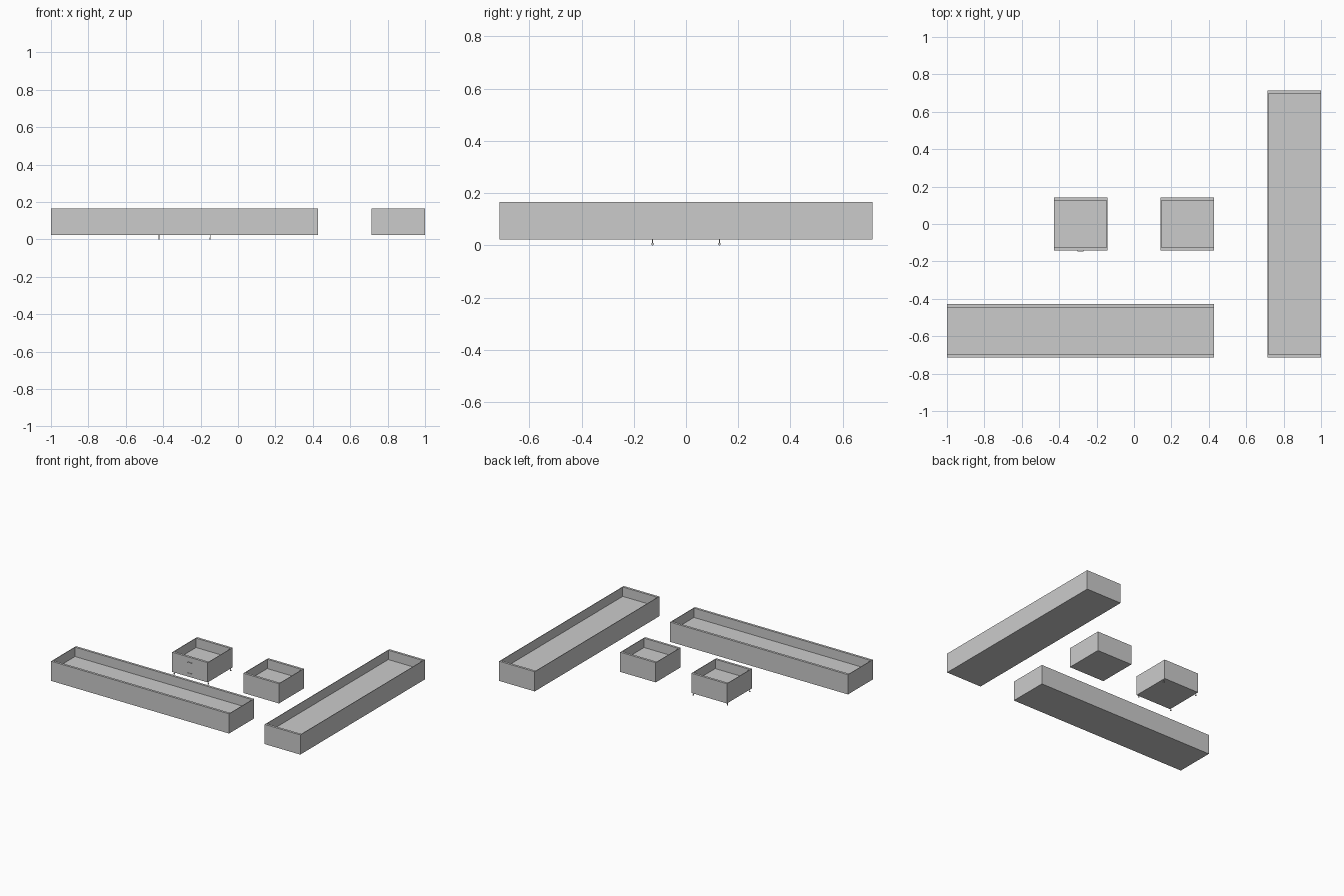
import bpy, bmesh, math
from mathutils import Matrix, Vector

if "Cube" in bpy.data.objects:
    bpy.data.objects.remove(bpy.data.objects["Cube"])

M = 2 / 7                      # planning module
Z0, Z1, ZF = 0.023, 0.166, 0.098   # underside, rim, inner floor
END, SIDE = 0.017, 0.004       # wall thickness along y and x


def finish(name, bm, smooth=False):
    bmesh.ops.recalc_face_normals(bm, faces=bm.faces)
    me = bpy.data.meshes.new(name)
    bm.to_mesh(me)
    bm.free()
    ob = bpy.data.objects.new(name, me)
    bpy.context.collection.objects.link(ob)
    if smooth:
        for p in me.polygons:
            p.use_smooth = len(p.vertices) == 4
    return ob


def tray(name, x0, x1, y0, y1):
    """Open box: closed body with a recess sunk into the top."""
    def ring(bm, a, b, c, d, z):
        return [bm.verts.new(p) for p in ((a, c, z), (b, c, z), (b, d, z), (a, d, z))]
    bm = bmesh.new()
    inner = (x0 + SIDE, x1 - SIDE, y0 + END, y1 - END)
    rings = [ring(bm, x0, x1, y0, y1, Z0), ring(bm, x0, x1, y0, y1, Z1),
             ring(bm, *inner, Z1), ring(bm, *inner, ZF)]
    bm.faces.new(rings[0])
    bm.faces.new(rings[-1])
    for r, s in zip(rings, rings[1:]):
        for i in range(4):
            j = (i + 1) % 4
            bm.faces.new((r[i], r[j], s[j], s[i]))
    return finish(name, bm)


def cylinder(bm, centre, r, depth, rot=None):
    mat = Matrix.Translation(centre) @ (rot or Matrix())
    bmesh.ops.create_cone(bm, cap_ends=True, segments=16, radius1=r,
                          radius2=r, depth=depth, matrix=mat)


# Long and square boxes
tray("front_long_box", -1, -1 + 5 * M, -2.5 * M, -1.5 * M)
tray("right_long_box", 1 - M, 1, -2.5 * M, 2.5 * M)
tray("wheeled_square_box", -1.5 * M, -0.5 * M, -M / 2, M / 2)
tray("plain_square_box", 0.5 * M, 1.5 * M, -M / 2, M / 2)

# Small castors under the left square box
side_rot = Matrix.Rotation(math.pi / 2, 4, 'Y')
for sx in (-1, 1):
    for sy in (-1, 1):
        x, y = -M + sx * (M / 2 - 0.006), sy * 0.128
        bm = bmesh.new()
        cylinder(bm, (x, y, 0.0155), 0.002, 0.015)
        cylinder(bm, (x, y, 0.005), 0.005, 0.005, side_rot)
        finish("castor", bm, True)

# Two small pulls on its front
for z in (0.130, 0.052):
    bm = bmesh.new()
    cylinder(bm, (-M, -M / 2 - 0.004, z), 0.0015, 0.034, side_rot)
    for sx in (-1, 1):
        cylinder(bm, (-M + sx * 0.014, -M / 2 - 0.002, z), 0.0015, 0.004,
                 Matrix.Rotation(math.pi / 2, 4, 'X'))
    finish("pull", bm, True)
